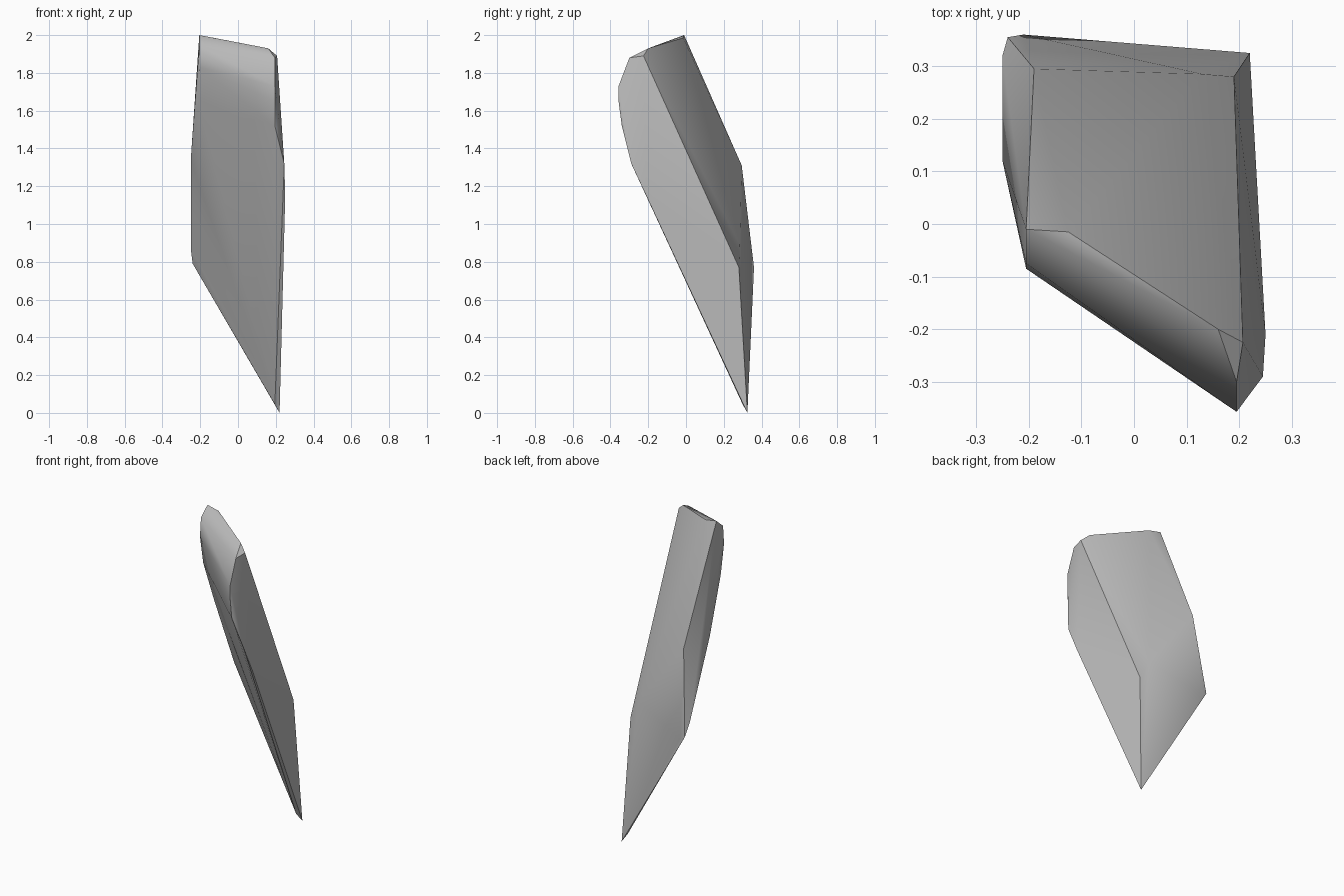
import bpy
import bmesh
import math

cube = bpy.data.objects.get("Cube")
if cube:
    bpy.data.objects.remove(cube, do_unlink=True)

# One stone colour
stone = bpy.data.materials.new("grey_stone")
stone.use_nodes = True
grey = (0.5, 0.5, 0.5, 1)
stone.diffuse_color = grey
stone.node_tree.nodes["Principled BSDF"].inputs["Base Color"].default_value = grey

# Left flank outline, from the pointed foot up the rounded front and down the back
left_flank = [
    (0.22, 0.325, 0), (0.195, 0.30, 0.045),
    (0.25, -0.21, 1.15), (0.245, -0.29, 1.32), (0.195, -0.34, 1.52),
    (0.195, -0.357, 1.65), (0.195, -0.357, 1.73), (0.195, -0.30, 1.88),
    (0.207, -0.225, 1.89), (0.19, 0.28, 0.77),
]

# Right flank outline, from the lower corner up to the peak and down the back
right_flank = [
    (-0.24, 0.355, 0.79), (-0.25, 0.32, 0.87), (-0.25, 0.12, 1.34),
    (-0.207, -0.05, 1.65), (-0.205, -0.085, 1.83), (-0.205, -0.075, 1.945),
    (-0.205, -0.01, 2), (-0.19, 0.295, 1.31), (-0.21, 0.36, 0.77),
]

# Chips along the crest and the back ridge
chips = [(0.16, -0.20, 1.93), (-0.125, -0.015, 1.985), (0.13, 0.285, 0.89)]

# Wrap the outlines in one solid shard and merge the nearly flat facets
bm = bmesh.new()
for point in left_flank + right_flank + chips:
    bm.verts.new(point)
hull = bmesh.ops.convex_hull(bm, input=bm.verts[:])
loose = [v for v in bm.verts if not v.link_faces]
bmesh.ops.delete(bm, geom=loose, context="VERTS")
bmesh.ops.dissolve_limit(bm, angle_limit=math.radians(1.5),
                         verts=bm.verts[:], edges=bm.edges[:])
bmesh.ops.recalc_face_normals(bm, faces=bm.faces[:])
mesh = bpy.data.meshes.new("rock_shard")
bm.to_mesh(mesh)
bm.free()
mesh.materials.append(stone)

shard = bpy.data.objects.new("rock_shard", mesh)
bpy.context.collection.objects.link(shard)
bpy.context.view_layer.objects.active = shard
shard.select_set(True)
bpy.ops.object.shade_smooth_by_angle(angle=math.radians(35))
